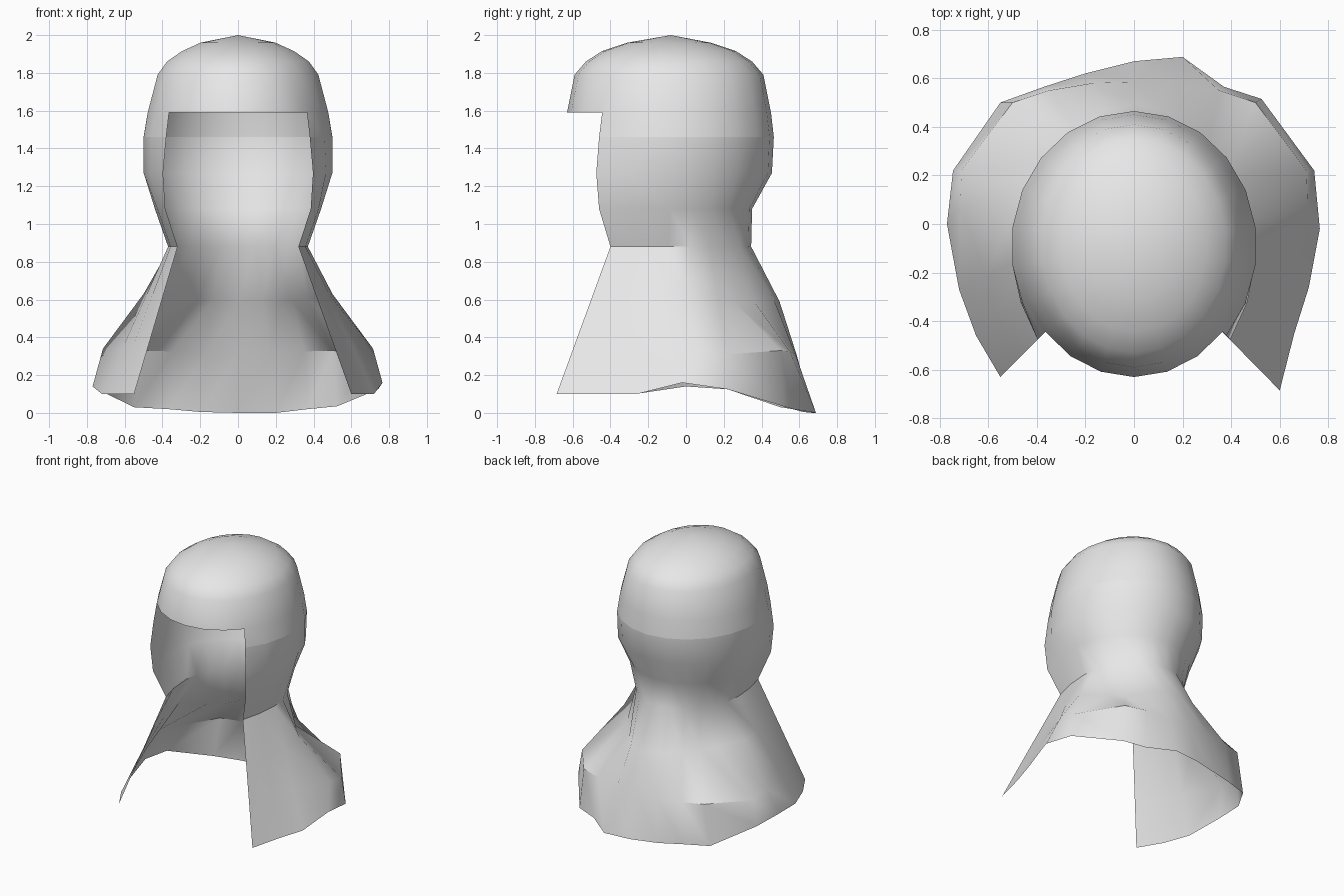
import bpy, bmesh, math

if "Cube" in bpy.data.objects:
    bpy.data.objects.remove(bpy.data.objects["Cube"])

cloth = bpy.data.materials.new("grey cloth")
cloth.diffuse_color = (0.8, 0.8, 0.8, 1)
cloth.use_nodes = True
cloth.node_tree.nodes["Principled BSDF"].inputs["Base Color"].default_value = cloth.diffuse_color

N = 22          # columns round the crown
YC = -0.09      # depth of the head's middle
bm = bmesh.new()


def open_half(z, rx, back, ex, ey):
    """Nine points from the face opening round one side to the middle back."""
    a0 = math.asin(ex / rx)
    front = (YC - ey) / math.cos(a0)
    pts = []
    for i in range(9):
        a = a0 + (math.pi - a0) * i / 8
        ry = front if a < math.pi / 2 else back - YC
        pts.append((rx * math.sin(a), YC - ry * math.cos(a), z))
    pts[8] = (0, back, z)
    return pts


def row(half, left=None):
    """Vertices from the right opening edge, round the back, to the left edge."""
    left = left or half
    r = [bm.verts.new(p) for p in half]
    return r + [bm.verts.new((-x, y, z)) for x, y, z in reversed(left[:8])]


def bridge(upper, lower, closed=False):
    n = len(upper)
    for i in range(n if closed else n - 1):
        j = (i + 1) % n
        bm.faces.new((upper[i], lower[i], lower[j], upper[j]))


def lerp(a, b, t):
    return tuple(p + (q - p) * t for p, q in zip(a, b))


# crown: closed rings, starting at the right corner of the face opening
rings = []
for z, rx, ry in [(1.96, .20, .22), (1.915, .30, .355), (1.86, .38, .44),
                  (1.79, .43, .50), (1.59, .483, .54)]:
    angs = [math.tau * (k + 3) / N for k in range(N)]
    rings.append([bm.verts.new((rx * math.sin(a), YC - ry * math.cos(a), z)) for a in angs])
apex = bm.verts.new((0, -.08, 2.0))
for i in range(N):
    bm.faces.new((apex, rings[0][i], rings[0][(i + 1) % N]))
for a, b in zip(rings, rings[1:]):
    bridge(a, b, True)

# hood sides and back, open at the face
prev = rings[-1][:17]
seam = None
for args in [(1.46, .505, .465, .38, -.46), (1.27, .502, .455, .397, -.475),
             (1.08, .44, .35, .385, -.46), (.88, .37, .345, .32, -.40)]:
    cur = row(open_half(*args))
    bridge(prev, cur)
    seam = seam or cur
    prev = cur

# cape hem, a little uneven between the two sides
neck = open_half(.88, .37, .345, .32, -.40)
hem_r = [(.60, -.685, .10), (.66, -.45, .10), (.72, -.26, .10), (.765, -.02, .16),
         (.742, .22, .125), (.525, .515, .035), (.37, .565, .02), (.20, .688, 0), (0, .67, 0)]
hem_l = [(.55, -.63, .10), (.65, -.46, .10), (.72, -.27, .10), (.77, 0, .14),
         (.745, .22, .125), (.55, .50, .03), (.37, .565, .02), (.20, .62, .005), (0, .67, 0)]
# tucked neck folds and the shelf above the hem band
fold = [(.50, .02, .63), (.37, .17, .60), (.29, .25, .59), (.22, .36, .59),
        (.13, .465, .60), (0, .495, .59)]
shelf = [(.715, .07, .34), (.71, .22, .31), (.50, .50, .33), (.35, .55, .325),
         (.17, .58, .31), (0, .585, .31)]


def cape_row(t, back):
    halves = []
    for hem in (hem_r, hem_l):
        halves.append([lerp(neck[i], hem[i], t) for i in range(3)] + back)
    return row(*halves)


for cur in (cape_row(.33, fold), cape_row(.68, shelf), row(hem_r, hem_l)):
    bridge(prev, cur)
    prev = cur

# crease round the head below the crown
for a, b in zip(seam, seam[1:]):
    bm.edges.get((a, b)).smooth = False
creases = {tuple(sorted((a.index, b.index))) for a, b in zip(seam, seam[1:])}

bmesh.ops.recalc_face_normals(bm, faces=bm.faces)
bm.normal_update()
bm.verts.index_update()
crease_pairs = {frozenset((a.index, b.index)) for a, b in zip(seam, seam[1:])}
for f in bm.faces:
    f.smooth = True
mesh = bpy.data.meshes.new("hood")
bm.to_mesh(mesh)
bm.free()
hood = bpy.data.objects.new("hood", mesh)
bpy.context.collection.objects.link(hood)
mesh.materials.append(cloth)

# smooth cloth with sharp folds
bpy.context.view_layer.objects.active = hood
hood.select_set(True)
bpy.ops.object.shade_smooth_by_angle(angle=math.radians(40))
for e in mesh.edges:
    if frozenset(e.vertices) in crease_pairs:
        e.use_edge_sharp = True
